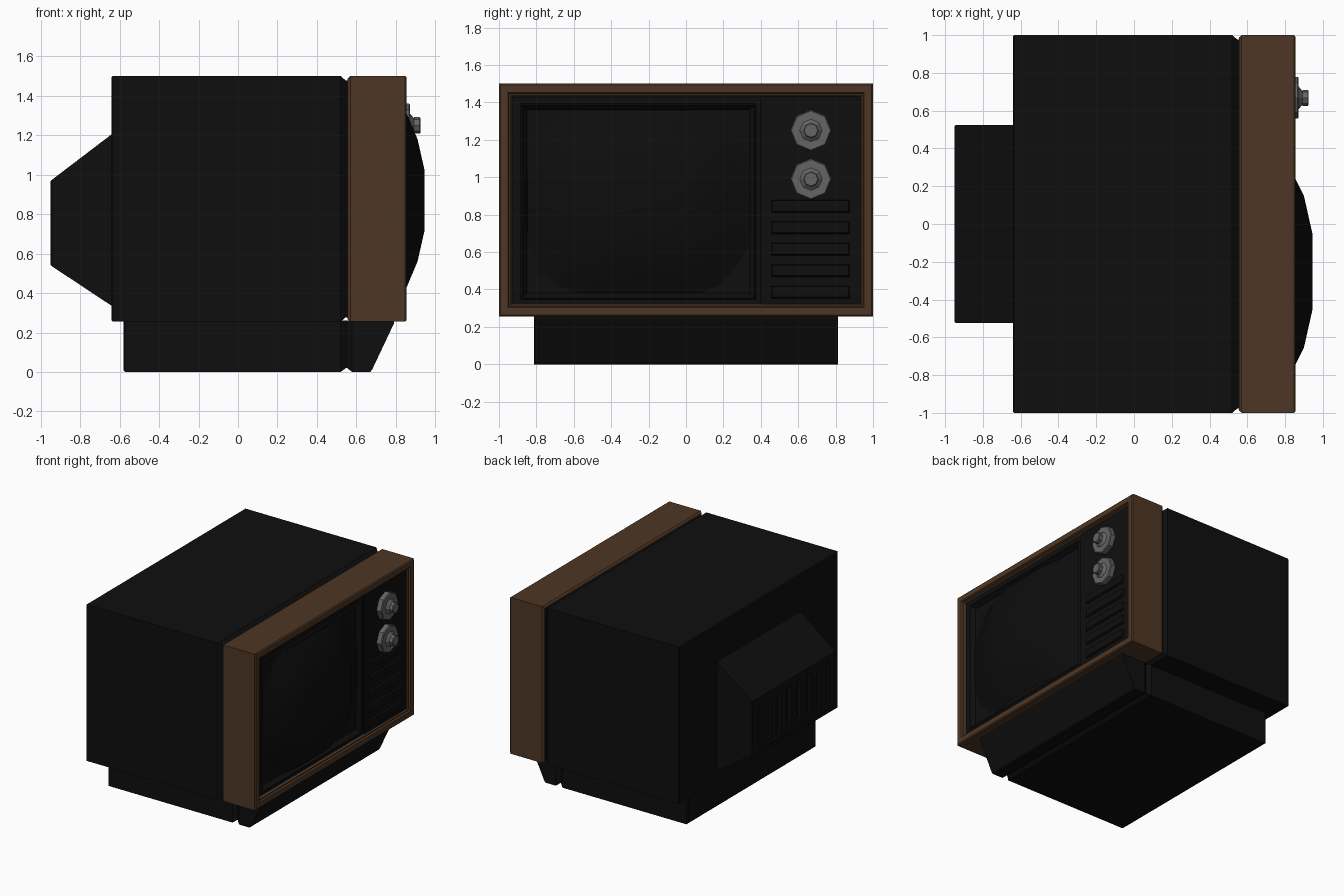
import bpy, bmesh, math

if "Cube" in bpy.data.objects:
    bpy.data.objects.remove(bpy.data.objects["Cube"])


def material(name, rgb):
    m = bpy.data.materials.new(name)
    m.diffuse_color = (*rgb, 1)
    m.use_nodes = True
    m.node_tree.nodes["Principled BSDF"].inputs["Base Color"].default_value = m.diffuse_color
    return m


BLACK = material("black plastic", (0.0045, 0.0045, 0.0045))
WOOD = material("brown wood", (0.075, 0.037, 0.018))
GREY = material("grey metal", (0.13, 0.13, 0.13))
GLASS = material("dark glass", (0.004, 0.004, 0.004))


def finish(name, bm, mat):
    bmesh.ops.recalc_face_normals(bm, faces=bm.faces)
    me = bpy.data.meshes.new(name)
    bm.to_mesh(me)
    bm.free()
    me.materials.append(mat)
    ob = bpy.data.objects.new(name, me)
    bpy.context.collection.objects.link(ob)
    return ob


def loft(name, rings, mat, cap_start=True, cap_end=True):
    """Skin a series of point rings."""
    bm = bmesh.new()
    loops = [[bm.verts.new(p) for p in r] for r in rings]
    n = len(loops[0])
    for a, b in zip(loops, loops[1:]):
        for i in range(n):
            j = (i + 1) % n
            bm.faces.new((a[i], a[j], b[j], b[i]))
    if cap_start:
        bm.faces.new(loops[0])
    if cap_end:
        bm.faces.new(loops[-1])
    return finish(name, bm, mat)


def rect(x, y0, y1, z0, z1, inset=0.0):
    y0, y1, z0, z1 = y0 + inset, y1 - inset, z0 + inset, z1 - inset
    return [(x, y0, z0), (x, y1, z0), (x, y1, z1), (x, y0, z1)]


def box(name, x0, x1, y0, y1, z0, z1, mat):
    return loft(name, [rect(x0, y0, y1, z0, z1), rect(x1, y0, y1, z0, z1)], mat)


# Cabinet with a tapered front edge that forms the seam
cab = (-1, 1, 0.255, 1.5)
loft("cabinet", [rect(x, *cab, i) for x, i in
                 ((-0.64, 0.006), (-0.634, 0), (0.52, 0), (0.545, 0.022), (0.58, 0.022))], BLACK)

# Wooden front surround with stepped inner lip
loft("wood_surround", [rect(x, *cab, i) for x, i in
                       ((0.556, 0.04), (0.556, 0.012), (0.57, 0), (0.847, 0), (0.855, 0.008),
                        (0.855, 0.048), (0.842, 0.054), (0.842, 0.062), (0.825, 0.07),
                        (0.78, 0.072))], WOOD, cap_start=False, cap_end=False)

# Pedestal with sloping front and seam
ped = [(-0.58, 0.008, 0.008), (-0.572, 0, 0), (0.52, 0, 0), (0.55, 0.022, 0.022),
       (0.578, 0, 0), (0.67, 0, 0), (0.68, 0, 0.012), (0.79, 0, 0.245)]
loft("pedestal", [rect(x, -0.812 + i, 0.812 - i, z, 0.262) for x, i, z in ped], BLACK)

# Rear tube housing with a recessed vent panel
loft("rear_housing", [rect(-0.62, -0.525, 0.525, 0.33, 1.22),
                      rect(-0.64, -0.525, 0.525, 0.335, 1.205),
                      rect(-0.942, -0.525, 0.525, 0.535, 0.975),
                      rect(-0.95, -0.518, 0.518, 0.543, 0.967),
                      rect(-0.95, -0.44, 0.44, 0.6, 0.91),
                      rect(-0.925, -0.44, 0.44, 0.6, 0.91)], BLACK)
for k in range(7):
    y = -0.375 + k * 0.125
    box(f"rear_vent_rib_{k + 1}", -0.949, -0.92, y - 0.035, y + 0.035, 0.595, 0.915, BLACK)

# Screen bezel, sunk around the tube
bez = (-0.935, 0.40, 0.32, 1.435)
win = (-0.875, 0.365, 0.355, 1.385)
loft("screen_bezel", [rect(0.78, *bez), rect(0.825, *bez), rect(0.825, *win, -0.01),
                      rect(0.835, *win), rect(0.80, *win, 0.025)], BLACK, cap_start=False)

# Bulging faceted screen: drop from the crown grows along each axis
ysteps = ((-0.595, 0.135), (-0.49, 0.09), (-0.40, 0.045), (-0.20, 0))
zsteps = ((-0.49, 0.115), (-0.44, 0.09), (-0.31, 0.035), (-0.155, 0))
ys = ysteps + tuple((-a, d) for a, d in reversed(ysteps))
zs = zsteps + tuple((-a, d) for a, d in reversed(zsteps))
bm = bmesh.new()
grid = [[bm.verts.new((0.945 - min(dy + dz, 0.16), -0.253 + y, 0.87 + z)) for z, dz in zs]
        for y, dy in ys]
for i in range(len(ys) - 1):
    for j in range(len(zs) - 1):
        bm.faces.new((grid[i][j], grid[i + 1][j], grid[i + 1][j + 1], grid[i][j + 1]))
screen = finish("screen_glass", bm, GLASS)
if sum(p.normal.x for p in screen.data.polygons) < 0:
    screen.data.flip_normals()
bpy.context.view_layer.objects.active = screen
screen.select_set(True)
bpy.ops.object.shade_smooth_by_angle(angle=math.radians(30))

# Control panel with speaker louvres
box("control_panel", 0.78, 0.83, 0.405, 0.935, 0.32, 1.435, BLACK)
for k in range(5):
    z = 0.385 + k * 0.115
    loft(f"speaker_louvre_{k + 1}", [rect(0.825, 0.455, 0.875, z - 0.035, z + 0.035),
                                     rect(0.846, 0.46, 0.87, z - 0.025, z + 0.03)], BLACK)

# Two octagonal tuning dials
dial = ((0.825, 0.11), (0.866, 0.11), (0.872, 0.104), (0.872, 0.06), (0.893, 0.034),
        (0.893, 0.042), (0.92, 0.042), (0.925, 0.036))
for name, z in (("upper_dial", 1.25), ("lower_dial", 0.99)):
    loft(name, [[(x, 0.668 + r * math.cos(k * math.pi / 4), z + r * math.sin(k * math.pi / 4))
                 for k in range(8)] for x, r in dial], GREY)
